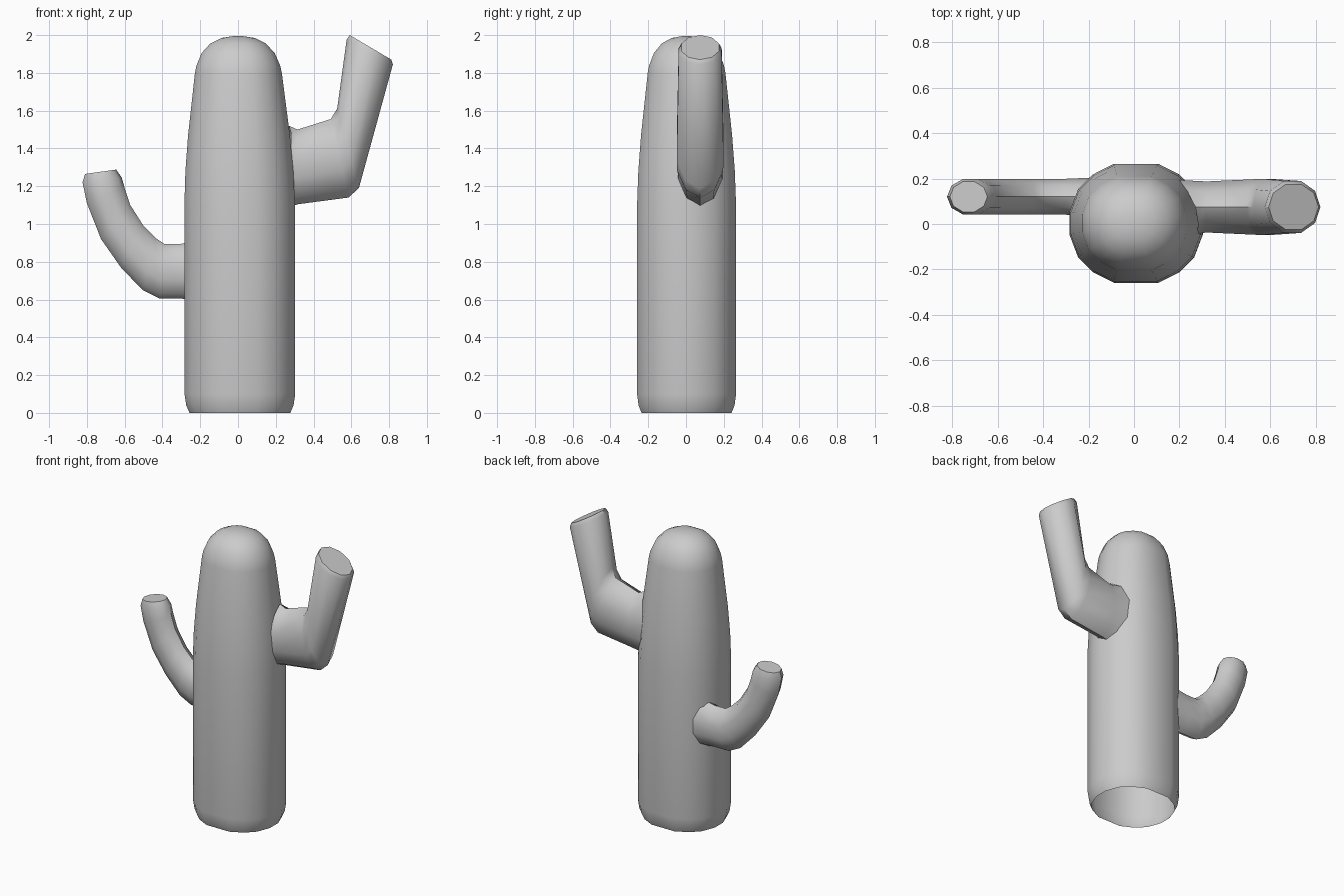
import bpy, bmesh
from math import cos, sin, tau, sqrt

if "Cube" in bpy.data.objects:
    bpy.data.objects.remove(bpy.data.objects["Cube"])


def loft(name, rings, cap_end=True):
    """Skin a list of equal-length rings into a tube; the start stays open."""
    bm = bmesh.new()
    rows = [[bm.verts.new(p) for p in ring] for ring in rings]
    for a, b in zip(rows, rows[1:]):
        n = len(a)
        for i in range(n):
            j = (i + 1) % n
            bm.faces.new((a[i], a[j], b[j], b[i]))
    if cap_end:
        bm.faces.new(rows[-1])
    bmesh.ops.recalc_face_normals(bm, faces=bm.faces)
    me = bpy.data.meshes.new(name)
    bm.to_mesh(me)
    bm.free()
    ob = bpy.data.objects.new(name, me)
    bpy.context.collection.objects.link(ob)
    bpy.ops.object.select_all(action='DESELECT')
    ob.select_set(True)
    bpy.context.view_layer.objects.active = ob
    bpy.ops.object.shade_smooth_by_angle(angle=0.7)
    return ob


def arm_ring(top, bottom, y, half, n=10):
    """Oval spanned by a top and a bottom point (x, z), with a half width in y."""
    cx, cz = (top[0] + bottom[0]) / 2, (top[1] + bottom[1]) / 2
    dx, dz = (top[0] - bottom[0]) / 2, (top[1] - bottom[1]) / 2
    return [(cx + dx * cos(t), y + half * sin(t), cz + dz * cos(t))
            for t in (tau * i / n for i in range(n))]


def arm(name, side, sections):
    rings = [arm_ring(*s) for s in sections]
    # Seat the first ring just under the curved trunk surface
    rings[0] = [(0.012 + side * (0.29 * sqrt(1 - (y / 0.265) ** 2) - 0.02), y, z)
                for _, y, z in rings[0]]
    return loft(name, rings)


# Trunk: rounded many-sided section, open underneath, domed on top
quarter = [(0.293, 0.05), (0.255, 0.15), (0.19, 0.215), (0.097, 0.262)]
right = [(x, -y) for x, y in reversed(quarter)] + quarter
section = right + [(-x, -y) for x, y in right]
profile = [(0.91, 0), (0.97, 0.04), (1.0, 0.10), (1.0, 1.1), (0.975, 1.28),
           (0.92, 1.47), (0.785, 1.80), (0.755, 1.84), (0.66, 1.905),
           (0.50, 1.956), (0.30, 1.985), (0.10, 1.994)]
loft("trunk", [[(0.01 * min(1, 2 - z) + x * s, 0.003 + y * s, z)
                for x, y in section] for s, z in profile])

# Right arm: thick, sharply bent, slanted flat tip
arm("right_arm", 1, [
    ((0.27, 1.52), (0.29, 1.09), 0.075, 0.125),
    ((0.315, 1.50), (0.32, 1.105), 0.075, 0.118),
    ((0.49, 1.555), (0.585, 1.14), 0.075, 0.128),
    ((0.525, 1.61), (0.64, 1.19), 0.075, 0.13),
    ((0.575, 1.975), (0.82, 1.845), 0.075, 0.12),
    ((0.592, 2.0), (0.812, 1.87), 0.075, 0.105),
])

# Left arm: slimmer, smoothly curved upwards
arm("left_arm", -1, [
    ((-0.24, 0.91), (-0.24, 0.595), 0.12, 0.09),
    ((-0.30, 0.895), (-0.30, 0.605), 0.12, 0.083),
    ((-0.39, 0.895), (-0.415, 0.605), 0.12, 0.083),
    ((-0.435, 0.925), (-0.505, 0.65), 0.12, 0.083),
    ((-0.50, 0.99), (-0.62, 0.77), 0.12, 0.083),
    ((-0.57, 1.10), (-0.725, 0.92), 0.12, 0.083),
    ((-0.60, 1.19), (-0.80, 1.11), 0.12, 0.083),
    ((-0.615, 1.245), (-0.823, 1.22), 0.12, 0.083),
    ((-0.645, 1.288), (-0.81, 1.265), 0.12, 0.07),
])
